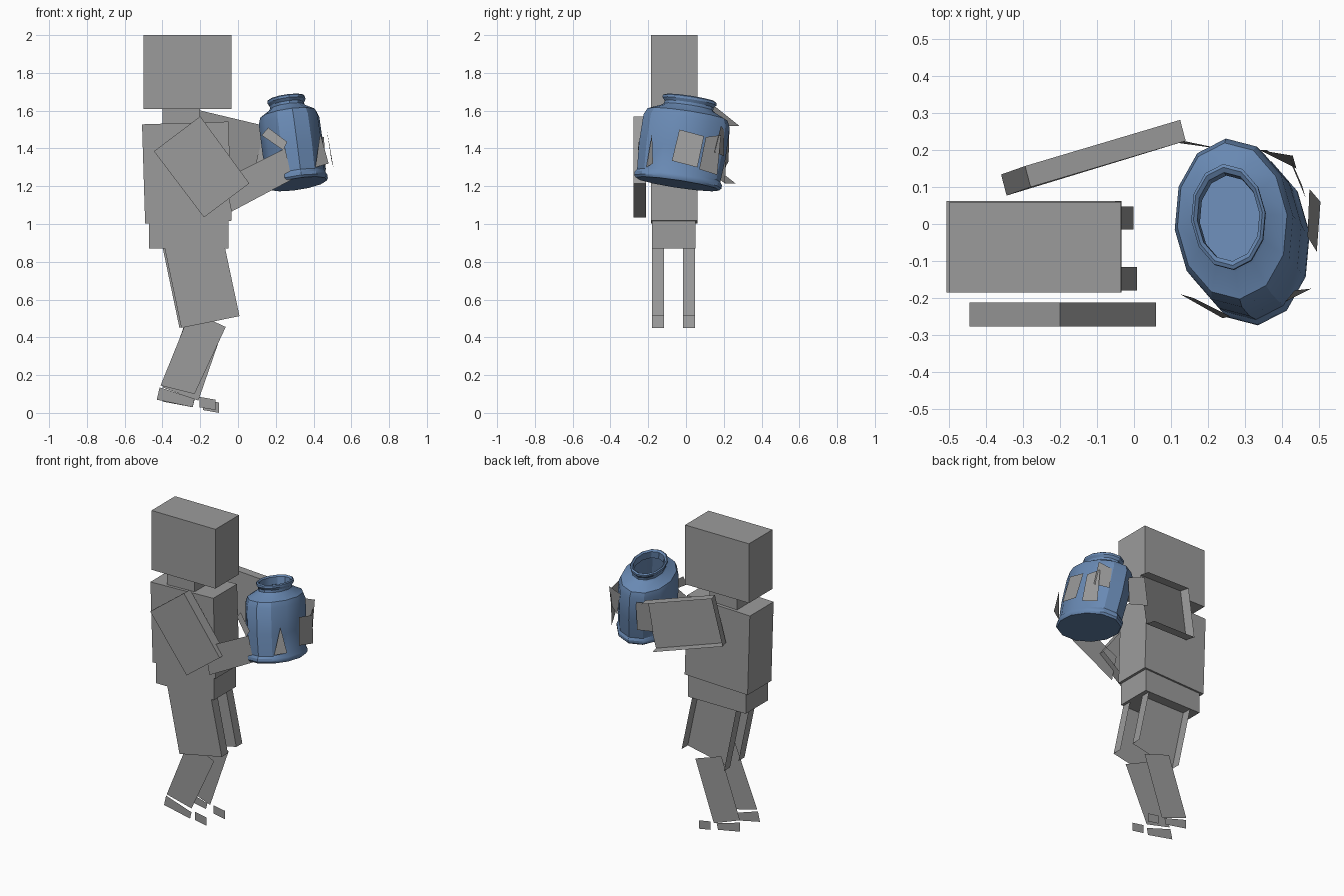
import bpy, bmesh, math
from mathutils import Matrix, Vector

cube = bpy.data.objects.get("Cube")
if cube:
    bpy.data.objects.remove(cube, do_unlink=True)


def material(name, colour):
    m = bpy.data.materials.new(name)
    m.use_nodes = True
    m.diffuse_color = colour
    m.node_tree.nodes["Principled BSDF"].inputs["Base Color"].default_value = colour
    return m


GREY = material("warm grey", (0.33, 0.33, 0.33, 1))
BLUE = material("jar blue", (0.14, 0.25, 0.45, 1))


def add_object(name, bm, mat):
    mesh = bpy.data.meshes.new(name)
    bm.to_mesh(mesh)
    bm.free()
    mesh.materials.append(mat)
    ob = bpy.data.objects.new(name, mesh)
    bpy.context.collection.objects.link(ob)
    return ob


def block(name, x, y, z, tilt=0):
    """Closed box given by its ranges, tilted about the y axis."""
    bm = bmesh.new()
    bmesh.ops.create_cube(bm, size=1)
    size = Matrix.Diagonal((x[1] - x[0], y[1] - y[0], z[1] - z[0], 1))
    centre = Vector((sum(x), sum(y), sum(z))) / 2
    bm.transform(Matrix.Translation(centre) @ Matrix.Rotation(math.radians(tilt), 4, 'Y') @ size)
    return add_object(name, bm, GREY)


def sheet(name, corners):
    """Single flat plate."""
    bm = bmesh.new()
    bm.faces.new([bm.verts.new(c) for c in corners])
    return add_object(name, bm, GREY)


def shell(name, corners, depth, walls):
    """Wide face with thin walls along the chosen edges, open at the far side."""
    bm = bmesh.new()
    near = [bm.verts.new(c) for c in corners]
    far = [bm.verts.new(Vector(c) + Vector(depth)) for c in corners]
    bm.faces.new(near)
    for i in walls:
        j = (i + 1) % 4
        bm.faces.new((near[j], near[i], far[i], far[j]))
    bmesh.ops.delete(bm, geom=[v for v in far if not v.link_faces], context='VERTS')
    return add_object(name, bm, GREY)


def at_y(points, y):
    return [(x, y, z) for x, z in points]


# Head, neck and trunk
block("head", (-0.5, -0.035), (-0.185, 0.06), (1.61, 2.0))
block("neck", (-0.40, -0.20), (-0.165, 0.04), (1.5, 1.62))
block("torso", (-0.50, -0.042), (-0.185, 0.062), (1.01, 1.535), -1.8)
block("pelvis", (-0.47, -0.05), (-0.18, 0.05), (0.87, 1.05))

# Upper arms: corners run shoulder top, elbow top, elbow bottom, shoulder bottom
shell("right_upper_arm",
      at_y([(-0.2, 1.57), (0.06, 1.215), (-0.18, 1.035), (-0.445, 1.385)], -0.277),
      (0, 0.065, 0), (0, 1, 2, 3))
shell("left_upper_arm",
      [(-0.28, 0.10, 1.62), (0.14, 0.225, 1.52), (0.075, 0.205, 1.215), (-0.345, 0.077, 1.315)],
      (-0.015, 0.057, 0), (0, 2, 3))

# Forearms
sheet("right_forearm", at_y([(-0.07, 1.24), (0.25, 1.40), (0.285, 1.235), (-0.035, 1.065)], -0.247))
sheet("left_forearm", [(0.11, 0.23, 1.51), (0.22, 0.207, 1.48), (0.21, 0.207, 1.30), (0.08, 0.225, 1.33)])

# Legs: thigh shell, flat shin, heel and toe plates
THIGH = [(-0.07, 0.88), (0.008, 0.512), (-0.30, 0.45), (-0.39, 0.88)]
legs = {
    "right": (0.0, -0.18, -0.155,
              [(-0.25, 0.54), (-0.065, 0.455), (-0.23, 0.10), (-0.41, 0.145)],
              [(-0.415, 0.135), (-0.23, 0.075), (-0.24, 0.03), (-0.43, 0.07)], (-0.16, 0.05)),
    "left": (-0.01, -0.015, 0.01,
             [(-0.265, 0.52), (-0.075, 0.455), (-0.21, 0.065), (-0.40, 0.135)],
             [(-0.40, 0.12), (-0.23, 0.07), (-0.24, 0.03), (-0.40, 0.06)], (-0.14, 0.035)),
}
for side, (shift, y_thigh, y, shin, heel, (tx, tz)) in legs.items():
    thigh = [(x + shift, z) for x, z in THIGH]
    shell(side + "_thigh", at_y(thigh, y_thigh), (0, 0.063, 0), (0, 2))
    sheet(side + "_shin", at_y(shin, y))
    sheet(side + "_heel", at_y(heel, y))
    toe = [(tx - 0.045, tz + 0.035), (tx + 0.04, tz + 0.02),
           (tx + 0.04, tz - 0.035), (tx - 0.045, tz - 0.02)]
    sheet(side + "_toe", at_y(toe, y))

# Finger plates around the jar
sheet("right_thumb", [(0.125, -0.19, 1.47), (0.16, -0.2, 1.51), (0.26, -0.25, 1.435), (0.24, -0.255, 1.39)])
sheet("right_finger", [(0.41, -0.21, 1.30), (0.435, -0.18, 1.48), (0.48, -0.175, 1.32)])
sheet("left_finger_front", [(0.47, -0.035, 1.5), (0.475, 0.095, 1.465), (0.505, 0.06, 1.30), (0.495, -0.075, 1.335)])
sheet("left_finger_middle", [(0.455, 0.105, 1.46), (0.42, 0.185, 1.47), (0.425, 0.165, 1.26), (0.465, 0.07, 1.29)])
sheet("left_finger_back", [(0.34, 0.2, 1.50), (0.43, 0.185, 1.52), (0.44, 0.15, 1.38), (0.36, 0.2, 1.36)])

# Jar: oval lathe with an open mouth and an inner wall
PROFILE = [(0.225, 0), (0.235, 0.012), (0.235, 0.03), (0.224, 0.045), (0.234, 0.18),
           (0.232, 0.34), (0.215, 0.375), (0.145, 0.405), (0.132, 0.415), (0.132, 0.43),
           (0.145, 0.445), (0.145, 0.458), (0.135, 0.464), (0.122, 0.455), (0.12, 0.41),
           (0.2, 0.36), (0.21, 0.05)]
SIDES = 12
bm = bmesh.new()
rings = []
for r, h in PROFILE:
    rings.append([bm.verts.new((0.7 * r * math.cos(a), r * math.sin(a), h))
                  for a in (math.tau * i / SIDES for i in range(SIDES))])
for low, high in zip(rings, rings[1:]):
    for i in range(SIDES):
        j = (i + 1) % SIDES
        bm.faces.new((low[i], low[j], high[j], high[i]))
bm.faces.new(rings[0][::-1])
bm.faces.new(rings[-1])
axis = Vector((-0.06, 0.065, 0.45))
tilt = Vector((0, 0, 1)).rotation_difference(axis).to_matrix().to_4x4()
bm.transform(Matrix.Translation((0.315, -0.045, 1.212)) @ tilt @ Matrix.Rotation(math.radians(6), 4, 'Z'))
jar = add_object("jar", bm, BLUE)
bpy.ops.object.select_all(action='DESELECT')
jar.select_set(True)
bpy.context.view_layer.objects.active = jar
bpy.ops.object.shade_smooth_by_angle(angle=math.radians(30))
